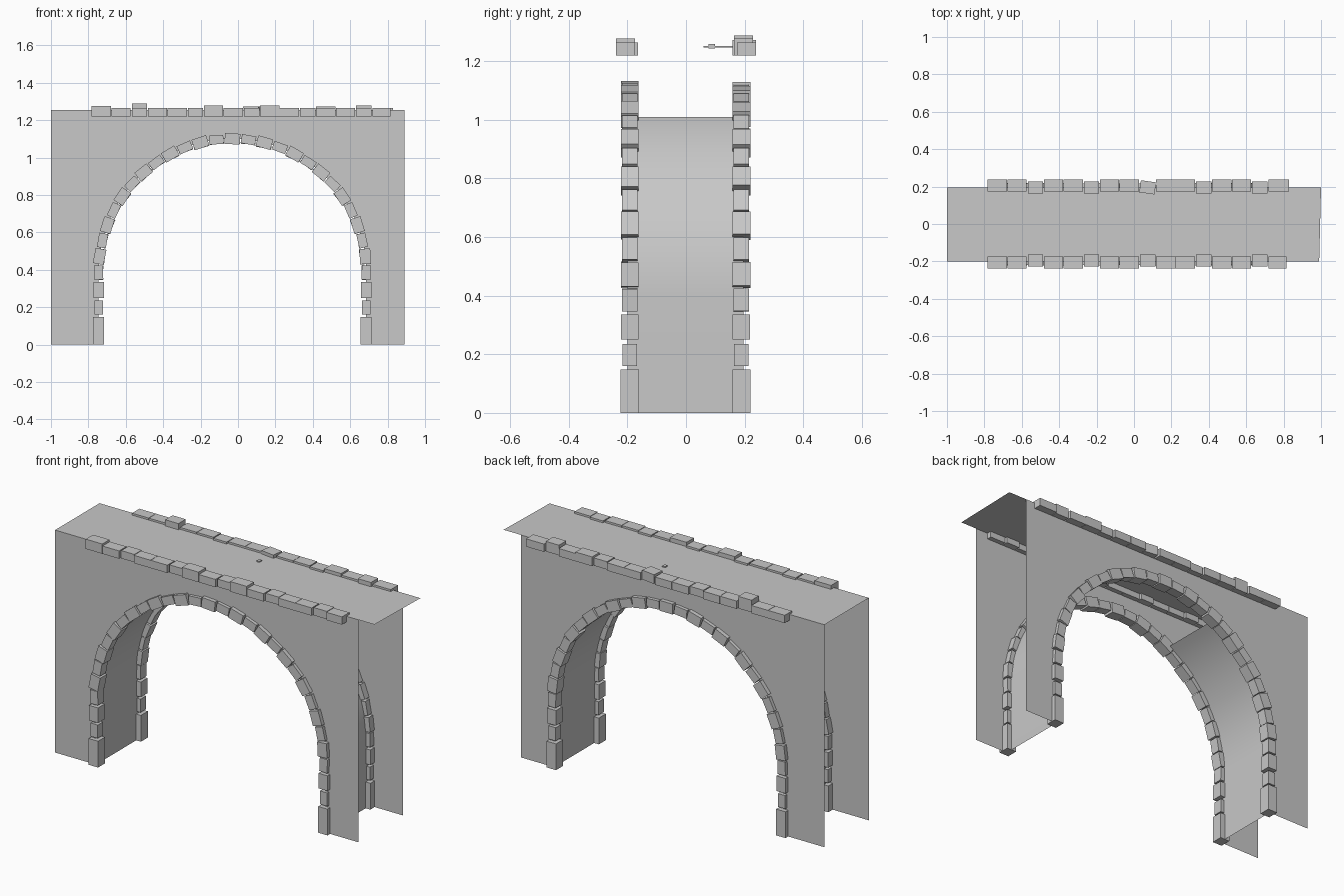
import bpy, bmesh, math, random
from mathutils import Matrix

random.seed(4)
cube = bpy.data.objects.get("Cube")
if cube:
    bpy.data.objects.remove(cube, do_unlink=True)

# Single stone colour
stone = bpy.data.materials.new("grey_stone")
stone.use_nodes = True
GREY = (0.58, 0.58, 0.58, 1)
stone.diffuse_color = GREY
stone.node_tree.nodes["Principled BSDF"].inputs["Base Color"].default_value = GREY

CX, SPRING, R = -0.03, 0.385, 0.715   # arch centre, springing height, radius
TOP = 1.253                           # deck height
FRONT, BACK = -0.2, 0.196             # wall planes
LEFT, RIGHT = -1.0, 0.89              # wall ends


def finish(name, bm):
    mesh = bpy.data.meshes.new(name)
    bm.to_mesh(mesh)
    bm.free()
    mesh.materials.append(stone)
    obj = bpy.data.objects.new(name, mesh)
    bpy.context.collection.objects.link(obj)
    return obj


def add_box(bm, centre, size, turn=None):
    m = Matrix.Translation(centre)
    if turn:
        m = m @ turn
    bmesh.ops.create_cube(bm, size=1, matrix=m @ Matrix.Diagonal((*size, 1)))


def arch_point(deg, r=R):
    a = math.radians(deg)
    return CX + r * math.cos(a), SPRING + r * math.sin(a)


# Side walls: thin sheets, two piers joined by strips above the arch
def wall(name, y):
    bm = bmesh.new()

    def panel(points):
        if y > 0:
            points = points[::-1]
        bm.faces.new([bm.verts.new((x, y, z)) for x, z in points])

    for x0, x1 in ((LEFT, CX - R), (CX + R, RIGHT)):
        panel([(x0, 0), (x1, 0), (x1, TOP), (x0, TOP)])
    arch = [arch_point(180 - 180 * i / 48) for i in range(49)]
    for a, b in zip(arch, arch[1:]):
        panel([a, b, (b[0], TOP), (a[0], TOP)])
    bmesh.ops.remove_doubles(bm, verts=bm.verts[:], dist=0.0001)
    finish(name, bm)


wall("front_wall", FRONT)
wall("back_wall", BACK)

# Road deck, overhanging the walls at one end
bm = bmesh.new()
corners = [(LEFT, FRONT), (0.99, FRONT), (1, BACK), (LEFT, BACK)]
bm.faces.new([bm.verts.new((x, y, TOP)) for x, y in corners])
finish("deck", bm)


# Curved lining of the tunnel, open at the crown
def lining(name, start, end):
    bm = bmesh.new()
    path = [(arch_point(start)[0], 0)]
    path += [arch_point(start + (end - start) * i / 20) for i in range(21)]
    rows = [[bm.verts.new((x, y, z)) for y in (FRONT, BACK)] for x, z in path]
    for a, b in zip(rows, rows[1:]):
        quad = [a[0], a[1], b[1], b[0]]
        bm.faces.new(quad if start > 90 else quad[::-1])
    for f in bm.faces:
        f.smooth = True
    finish(name, bm)


lining("right_lining", 180, 119)
lining("left_lining", 0, 61)


# Arch stones: ring of blocks above stacked leg blocks
def arch_stones(name, y):
    bm = bmesh.new()
    for sx in (-1, 1):
        for z0, z1, w in ((0, 0.148, 0.058), (0.16, 0.235, 0.045), (0.25, 0.335, 0.056)):
            add_box(bm, (CX + sx * R, y, (z0 + z1) / 2), (w, w + 0.004, z1 - z0))
    count = 26
    for i in range(count + 1):
        deg = 180 * i / count
        x, z = arch_point(deg)
        big = i % 2
        size = (0.058 if big else 0.048, 0.061 if big else 0.053, 0.082 if big else 0.077)
        tilt = deg + random.uniform(-5, 5)
        add_box(bm, (x, y, z), size, Matrix.Rotation(-math.radians(tilt), 4, "Y"))
    finish(name, bm)


arch_stones("front_arch_stones", -0.192)
arch_stones("back_arch_stones", 0.189)


# Kerb stones along the deck: wide, wide, narrow
def kerb(name, side, last_end, tall):
    bm = bmesh.new()
    for i in range(16):
        group, k = divmod(i, 3)
        narrow = k == 2
        x0 = -0.782 + group * 0.3 + (0, 0.105, 0.214)[k]
        x1 = last_end if i == 15 else x0 + (0.082 if narrow else 0.103)
        top = tall.get(i, 1.264)
        y = side * (0.196 if narrow else 0.206)
        skew = None
        if side > 0 and i == 8:
            skew = Matrix.Rotation(math.radians(-8), 4, "Z")
        add_box(bm, ((x0 + x1) / 2, y, (top + 1.22) / 2), (x1 - x0, 0.065, top - 1.22), skew)
    finish(name, bm)


kerb("front_kerb_stones", -1, 0.815, {0: 1.275, 6: 1.277, 9: 1.277})
kerb("back_kerb_stones", 1, 0.83, {2: 1.288, 8: 1.272, 12: 1.272, 14: 1.277})

# Thin spike and chip lying in the deck beside the skewed stone
bm = bmesh.new()
add_box(bm, (0.07, 0.11, 1.25), (0.008, 0.1, 0.005))
add_box(bm, (0.07, 0.088, 1.251), (0.018, 0.022, 0.016))
finish("deck_chip", bm)
